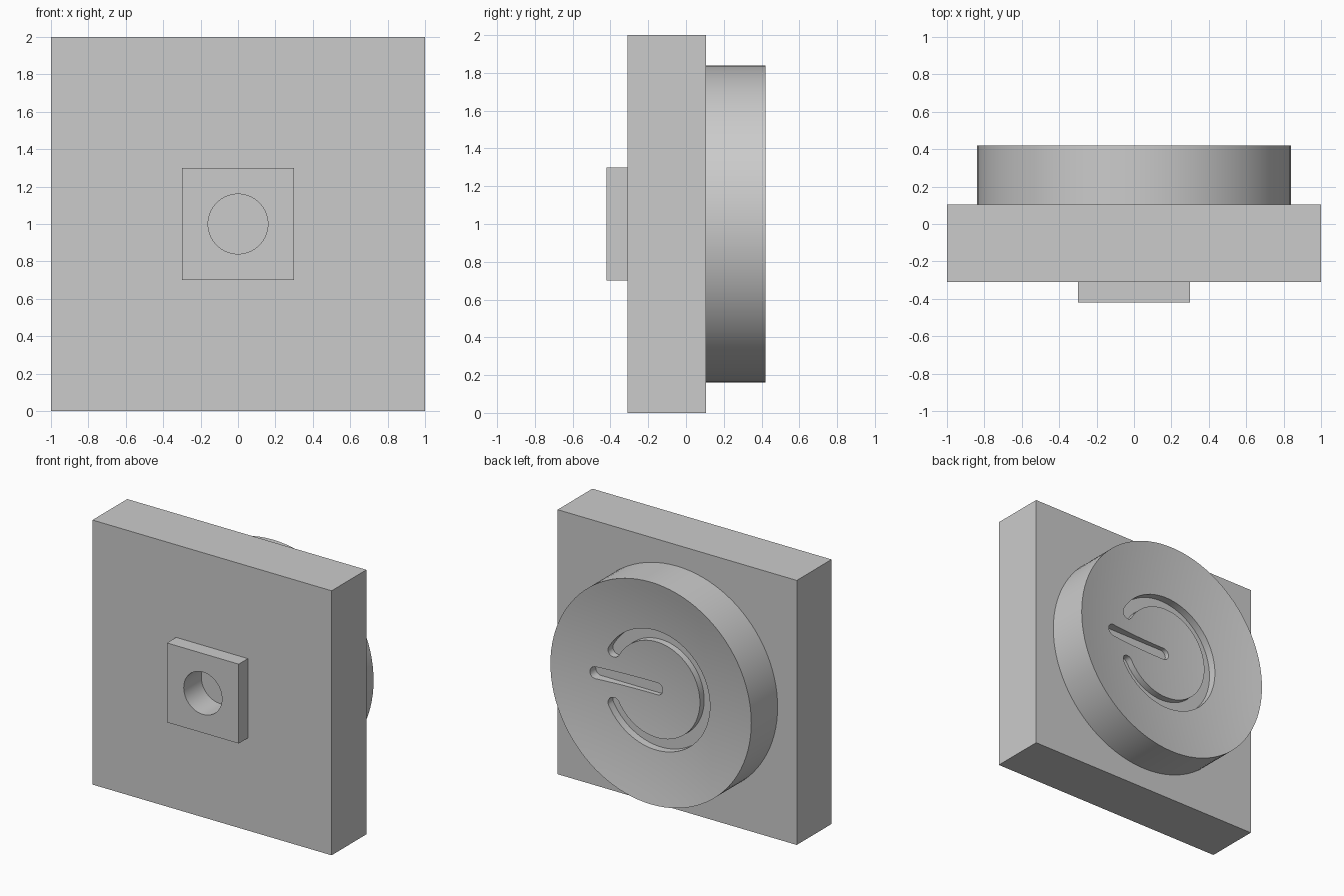
import bpy, bmesh
from math import sin, cos, pi, radians, atan2
from mathutils import Vector

if "Cube" in bpy.data.objects:
    bpy.data.objects.remove(bpy.data.objects["Cube"], do_unlink=True)

grey = bpy.data.materials.new("plain_grey")
grey.use_nodes = True
COLOUR = (0.6, 0.6, 0.6, 1)
grey.diffuse_color = COLOUR
grey.node_tree.nodes["Principled BSDF"].inputs["Base Color"].default_value = COLOUR
MID = 1.0  # height of the common axis


def finish(name, bm):
    bmesh.ops.recalc_face_normals(bm, faces=bm.faces[:])
    mesh = bpy.data.meshes.new(name)
    bm.to_mesh(mesh)
    bm.free()
    mesh.materials.append(grey)
    obj = bpy.data.objects.new(name, mesh)
    bpy.context.collection.objects.link(obj)
    return obj


def prism(name, outline, y0, y1):
    """Extrude an outline drawn around the axis from y0 to y1."""
    bm = bmesh.new()
    face = bm.faces.new([bm.verts.new((x, y0, MID + z)) for x, z in outline])
    new = bmesh.ops.extrude_face_region(bm, geom=[face])["geom"]
    verts = [g for g in new if isinstance(g, bmesh.types.BMVert)]
    bmesh.ops.translate(bm, verts=verts, vec=(0, y1 - y0, 0))
    return finish(name, bm)


def square(h):
    return [(-h, -h), (h, -h), (h, h), (-h, h)]


def arc(r, a0, a1, n, centre=(0, 0)):
    return [(centre[0] + r * cos(a0 + (a1 - a0) * i / n),
             centre[1] + r * sin(a0 + (a1 - a0) * i / n)) for i in range(n + 1)]


def slot(path, width):
    """Outline of a round-ended slot along a path."""
    h = width / 2
    pts = [Vector(p) for p in path]

    def side(points):
        out = []
        for i, p in enumerate(points[:-1]):
            d = (points[i + 1] - points[max(i - 1, 0)]).normalized()
            out.append(p + h * Vector((d.y, -d.x)))
        end = points[-1] - points[-2]
        a = atan2(end.y, end.x)
        return out + arc(h, a - pi / 2, a + pi / 2, 12, points[-1])[:-1]

    return [tuple(p) for p in side(pts) + side(pts[::-1])]


def cut(target, cutter):
    mod = target.modifiers.new("cut", "BOOLEAN")
    mod.operation = "DIFFERENCE"
    mod.solver = "EXACT"
    mod.object = cutter
    bpy.context.view_layer.objects.active = target
    bpy.ops.object.modifier_apply(modifier=mod.name)


# square plate and small square boss on the front
plate = prism("back_plate", square(1.0), -0.31, 0.105)
boss = prism("mount_boss", square(0.3), -0.42, -0.31)

# round button with a shallow dished face
R, BACK, DISH, RINGS = 0.84, 0.42, 0.085, 14
profile = [(0, 0.105), (R, 0.105)]
profile += [(R * (1 - i / RINGS), BACK - DISH * (1 - (1 - i / RINGS) ** 2))
            for i in range(RINGS + 1)]
bm = bmesh.new()
ring = [bm.verts.new((r, y, MID)) for r, y in profile]
edges = [bm.edges.new(pair) for pair in zip(ring, ring[1:])]
bmesh.ops.spin(bm, geom=ring + edges, cent=(0, 0, MID), axis=(0, 1, 0),
               angle=2 * pi, steps=96, use_duplicate=False)
bmesh.ops.remove_doubles(bm, verts=bm.verts[:], dist=0.0001)
button = finish("dished_button", bm)

# blind round hole through the boss, slots in the button face
hole = prism("hole_cutter", arc(0.16, 0, 2 * pi, 64)[:-1], -0.5, -0.21)
bar = prism("bar_cutter", slot([(0.005, 0), (0.5, 0)], 0.09), 0.3, 0.6)
curve = arc(0.407, radians(29), radians(331), 72)
loop = prism("loop_cutter", slot(curve, 0.09), 0.3, 0.6)
for target, cutter in ((plate, hole), (boss, hole), (button, bar), (button, loop)):
    cut(target, cutter)
for cutter in (hole, bar, loop):
    bpy.data.objects.remove(cutter, do_unlink=True)

for obj in (plate, boss, button):
    bpy.ops.object.select_all(action="DESELECT")
    obj.select_set(True)
    bpy.context.view_layer.objects.active = obj
    bpy.ops.object.shade_smooth_by_angle(angle=radians(30))
